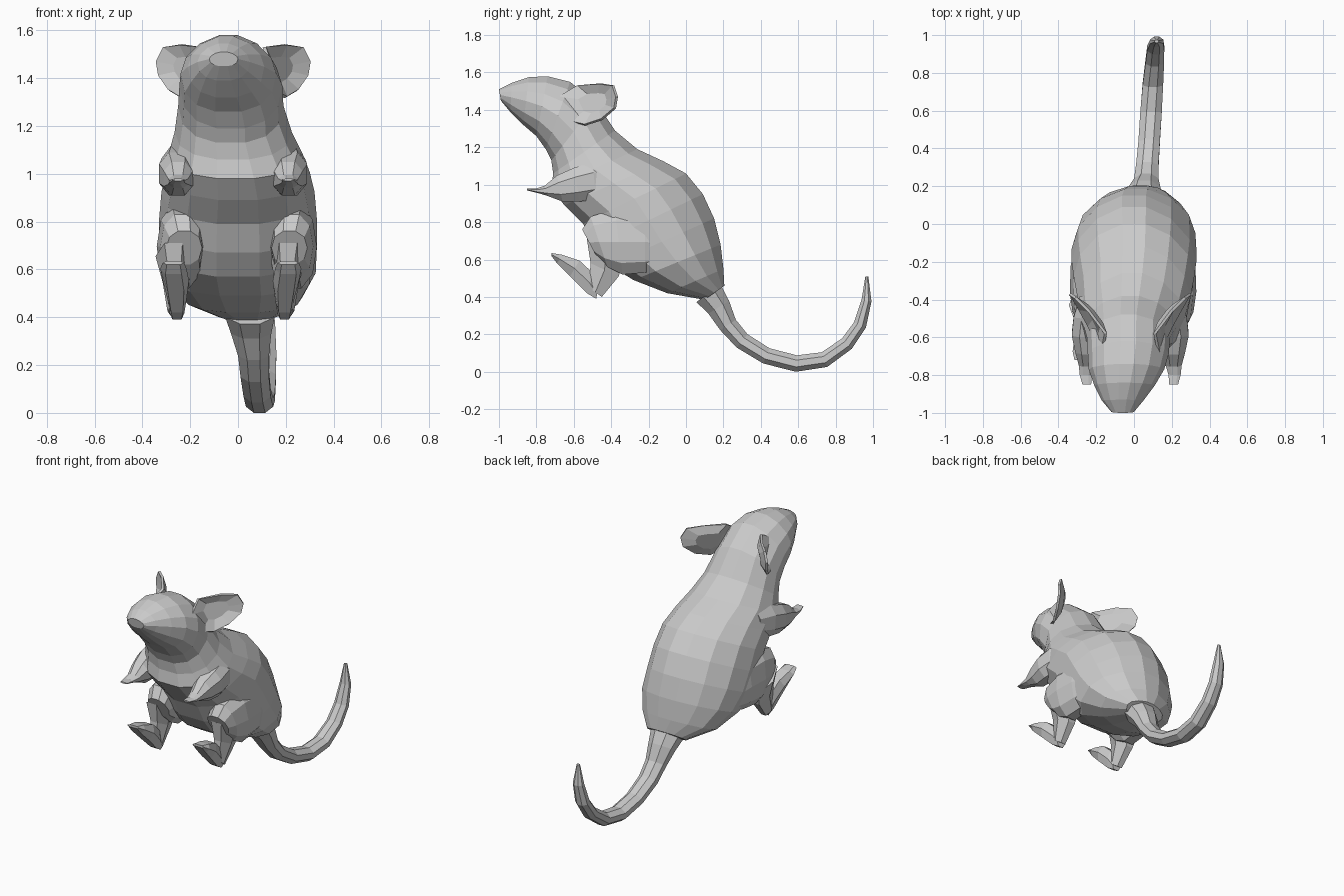
import bpy
import bmesh
from math import cos, sin, pi, copysign
from mathutils import Vector

cube = bpy.data.objects.get("Cube")
if cube:
    bpy.data.objects.remove(cube, do_unlink=True)

grey = bpy.data.materials.new("plain grey")
grey.use_nodes = True
grey.diffuse_color = (0.6, 0.6, 0.6, 1)
grey.node_tree.nodes["Principled BSDF"].inputs["Base Color"].default_value = grey.diffuse_color


def finish(name, bm):
    """Turn a bmesh into a flat shaded object."""
    bmesh.ops.recalc_face_normals(bm, faces=bm.faces)
    mesh = bpy.data.meshes.new(name)
    bm.to_mesh(mesh)
    bm.free()
    mesh.materials.append(grey)
    part = bpy.data.objects.new(name, mesh)
    bpy.context.collection.objects.link(part)
    return part


def loft(name, sections, sides, upper=1.0, lower=1.0):
    """Skin rounded rings; each is (x, half width, y and z of its two side-view ends).
    Upper and lower set how boxy each half of the ring is."""
    bm = bmesh.new()
    rings = []
    for x, width, y_top, z_top, y_low, z_low in sections:
        top, low = Vector((0, y_top, z_top)), Vector((0, y_low, z_low))
        middle, half = (top + low) / 2, (top - low) / 2
        ring = []
        for i in range(sides):
            angle = 2 * pi * (i + 0.5) / sides
            power = upper if cos(angle) > 0 else lower
            across = copysign(abs(sin(angle)) ** power, sin(angle))
            along = copysign(abs(cos(angle) / cos(pi / sides)) ** power, cos(angle))
            point = middle + half * along
            point.x = x + width * across
            ring.append(bm.verts.new(point))
        rings.append(ring)
    for a, b in zip(rings, rings[1:]):
        for i in range(sides):
            j = (i + 1) % sides
            bm.faces.new((a[i], a[j], b[j], b[i]))
    bm.faces.new(rings[0])
    bm.faces.new(rings[-1])
    return finish(name, bm)


def limb(name, side, centre, sections, sides, power):
    """Loft a left or right limb, mirrored about the given centre."""
    placed = [(centre + side * s[0], *s[1:]) for s in sections]
    return loft(name, placed, sides, power, power)


# Head and body in one skin, from the nose to the rump
loft("head_and_body", [
    (-.06, .06, -1.0, 1.51, -.99, 1.45),
    (-.06, .11, -.93, 1.545, -.94, 1.39),
    (-.05, .16, -.84, 1.575, -.87, 1.32),
    (-.04, .2, -.74, 1.58, -.80, 1.26),
    (-.03, .215, -.62, 1.55, -.75, 1.19),
    (-.03, .22, -.48, 1.44, -.72, 1.13),
    (-.02, .245, -.38, 1.29, -.71, 1.06),
    (-.01, .28, -.26, 1.19, -.72, .98),
    (0, .3, -.12, 1.125, -.65, .89),
    (0, .32, 0, 1.06, -.55, .79),
    (0, .33, .09, .95, -.49, .67),
    (0, .33, .15, .82, -.41, .57),
    (.01, .315, .185, .68, -.28, .49),
    (.02, .25, .2, .55, -.1, .42),
    (.04, .14, .205, .46, .1, .385),
], 14, 1.1, .86)

# Tail: a flattened tapering tube that curls up behind
path = [(.05, .12, .42, .08), (.055, .175, .345, .065), (.065, .225, .25, .05), (.07, .3, .165, .046),
        (.08, .43, .085, .044), (.09, .59, .044, .044), (.1, .74, .065, .042), (.11, .86, .15, .038),
        (.115, .93, .25, .035), (.12, .965, .38, .027), (.12, .967, .51, .008)]
tail = []
for i, (x, y, z, r) in enumerate(path):
    before, after = path[max(i - 1, 0)], path[min(i + 1, len(path) - 1)]
    normal = Vector((before[2] - after[2], after[1] - before[1])).normalized() * r
    tail.append((x, r * 1.4, y + normal.x, z + normal.y, y - normal.x, z - normal.y))
loft("tail", tail, 8)


def ear(name, side):
    """A scooped cup open to the front and outside."""
    rim = [(.15, -.68, 1.47), (.13, -.58, 1.53), (.22, -.46, 1.54), (.29, -.39, 1.53),
           (.32, -.37, 1.47), (.31, -.38, 1.41), (.27, -.45, 1.35), (.22, -.54, 1.32), (.18, -.62, 1.34)]
    hollow = Vector((.17, -.47, 1.44))
    bm = bmesh.new()
    outer = [bm.verts.new((side * x - .02, y, z)) for x, y, z in rim]
    inner = []
    for point in rim:
        p = Vector(point).lerp(hollow, .5)
        inner.append(bm.verts.new((side * p.x - .02, p.y, p.z)))
    for i in range(len(rim)):
        j = (i + 1) % len(rim)
        bm.faces.new((outer[i], outer[j], inner[j], inner[i]))
    bm.faces.new(inner)
    part = finish(name, bm)
    thickness = part.modifiers.new("thickness", "SOLIDIFY")
    thickness.thickness = .015
    thickness.offset = 0


for label, side in (("left", 1), ("right", -1)):
    ear(label + "_ear", side)

    # Thigh blending out of the flank to the knee, then the shank down to the heel
    limb(label + "_thigh", side, -.005, [
        (.23, .07, -.05, .78, -.08, .56),
        (.23, .1, -.22, .86, -.22, .53),
        (.235, .1, -.38, .87, -.34, .52),
        (.23, .09, -.51, .83, -.42, .56),
        (.22, .075, -.555, .76, -.48, .62),
    ], 10, .9)
    limb(label + "_shank", side, -.03, [
        (.24, .075, -.53, .71, -.33, .6),
        (.235, .05, -.51, .58, -.36, .51),
        (.23, .035, -.52, .45, -.45, .4),
    ], 6, 1)

    # Foot tilted up from the heel to the toes
    limb(label + "_foot", side, -.03, [
        (.225, .03, -.47, .44, -.48, .39),
        (.225, .04, -.5, .53, -.53, .42),
        (.23, .055, -.57, .595, -.62, .51),
        (.24, .055, -.66, .625, -.69, .58),
        (.24, .045, -.72, .635, -.72, .62),
    ], 6, .7)

    # Arm held out in front of the chest, ending in a flat paw
    limb(label + "_arm", side, -.02, [
        (.21, .06, -.38, 1.12, -.38, .95),
        (.225, .08, -.5, 1.12, -.48, .92),
        (.235, .08, -.6, 1.09, -.57, .91),
        (.23, .065, -.69, 1.05, -.66, .91),
        (.23, .045, -.755, .995, -.74, .94),
        (.235, .035, -.8, .98, -.79, .955),
        (.23, .025, -.85, .98, -.85, .97),
    ], 8, .9)
